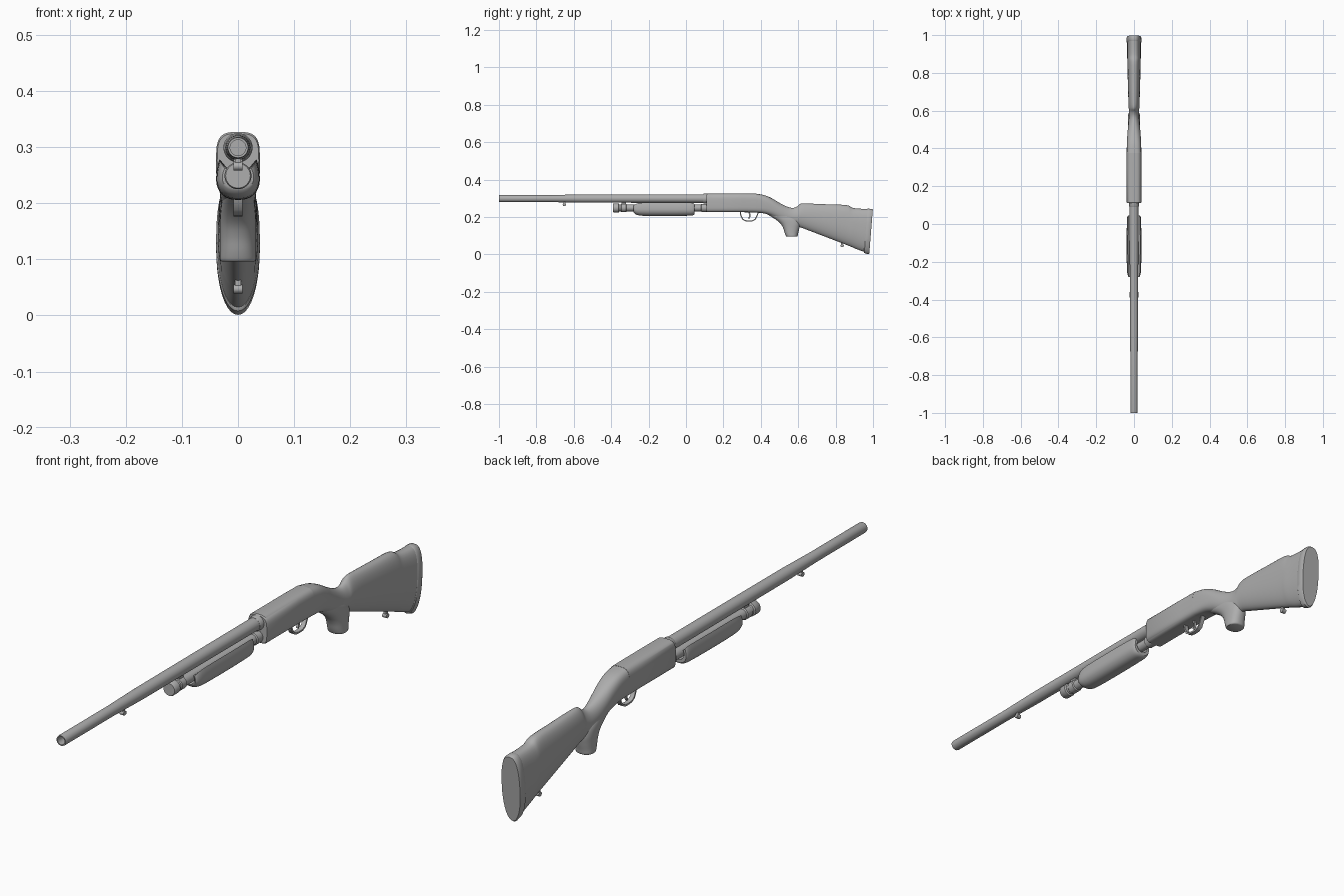
import bpy, bmesh, math
from mathutils import Vector

cube = bpy.data.objects.get("Cube")
if cube:
    bpy.data.objects.remove(cube)

grey = bpy.data.materials.new("plain grey")
grey.use_nodes = True
grey.diffuse_color = (0.42, 0.42, 0.42, 1)
grey.node_tree.nodes["Principled BSDF"].inputs["Base Color"].default_value = (0.42, 0.42, 0.42, 1)


def loft(name, rings, closed=False, angle=35):
    """Skin a list of equal-length point rings; cap the ends unless closed."""
    bm = bmesh.new()
    rows = [[bm.verts.new(p) for p in ring] for ring in rings]
    pairs = list(zip(rows, rows[1:])) + ([(rows[-1], rows[0])] if closed else [])
    for a, b in pairs:
        for i in range(len(a)):
            j = (i + 1) % len(a)
            bm.faces.new((a[i], a[j], b[j], b[i]))
    if not closed:
        bm.faces.new(rows[0])
        bm.faces.new(rows[-1])
    bmesh.ops.recalc_face_normals(bm, faces=bm.faces)
    mesh = bpy.data.meshes.new(name)
    bm.to_mesh(mesh)
    bm.free()
    mesh.materials.append(grey)
    obj = bpy.data.objects.new(name, mesh)
    bpy.context.collection.objects.link(obj)
    bpy.ops.object.select_all(action="DESELECT")
    obj.select_set(True)
    bpy.context.view_layer.objects.active = obj
    bpy.ops.object.shade_smooth_by_angle(angle=math.radians(angle))
    return obj


def lathe(name, z, profile, closed=False, sides=32):
    """Turn (y, radius) pairs about a lengthwise axis at height z."""
    turn = [2 * math.pi * i / sides for i in range(sides)]
    return loft(name, [[(r * math.cos(a), y, z + r * math.sin(a)) for a in turn]
                       for y, r in profile], closed)


def oval(width, low, high, n_top, n_low, sides=40):
    """Superellipse in (x, z), with its own squareness above and below."""
    mid, half, pts = (low + high) / 2, (high - low) / 2, []
    for i in range(sides):
        a = 2 * math.pi * i / sides
        c, s = math.cos(a), math.sin(a)
        e = 2 / (n_top if s > 0 else n_low)
        pts.append((math.copysign(abs(c) ** e, c) * width,
                    mid + math.copysign(abs(s) ** e, s) * half))
    return pts


def smooth_rows(rows, steps=4):
    """Catmull-Rom interpolation between rows of numbers."""
    vs = [rows[0]] + rows + [rows[-1]]
    out = []
    for p, q, r, s in zip(vs, vs[1:], vs[2:], vs[3:]):
        for k in range(steps):
            t = k / steps
            out.append([b + t / 2 * (c - a + t * (2 * a - 5 * b + 4 * c - d
                        + t * (3 * (b - c) + d - a))) for a, b, c, d in zip(p, q, r, s)])
    return out + [rows[-1]]


# Barrel with an open bore
lathe("barrel", 0.299, [(-1, 0.014), (-1, 0.018), (-0.995, 0.019), (-0.72, 0.019),
                        (-0.56, 0.022), (0.13, 0.023), (0.13, 0.014)], closed=True)
lathe("bore_end", 0.299, [(-0.9, 0.0145), (-0.89, 0.0145)])
lathe("barrel_collar", 0.299, [(0.09, 0.0235), (0.095, 0.026), (0.13, 0.026)])

# Magazine tube with its grooved cap
lathe("magazine_tube", 0.249, [
    (-0.39, 0.022), (-0.387, 0.024), (-0.36, 0.024), (-0.357, 0.019), (-0.348, 0.019),
    (-0.345, 0.022), (-0.32, 0.022), (-0.317, 0.018), (0.05, 0.018), (0.08, 0.018),
    (0.083, 0.022), (0.13, 0.022)])

# Fore-end: open-topped channel, tapered at both ends
rings = []
for y, width, low, high in smooth_rows([
        [-0.28, 0.028, 0.226, 0.262], [-0.268, 0.034, 0.214, 0.270],
        [-0.23, 0.038, 0.207, 0.277], [-0.1, 0.039, 0.206, 0.278],
        [0.0, 0.038, 0.207, 0.278], [0.035, 0.036, 0.209, 0.276],
        [0.045, 0.032, 0.216, 0.270]], 3):
    mid, half = (low + high) / 2, (high - low) / 2
    arc = [math.radians(145 + 250 * i / 28) for i in range(29)]
    ring = []
    for a in arc:
        c, s = math.cos(a), math.sin(a)
        ring.append((math.copysign(abs(c) ** 0.8, c) * width, y,
                     mid + (s * half if s < 0 else s / math.sin(arc[0]) * half)))
    ring += [(0.0235 * math.cos(a), y, 0.249 + 0.0235 * math.sin(a)) for a in reversed(arc)]
    rings.append(ring)
loft("fore_end", rings, angle=40)

# Receiver: squarish block with a rounded top
loft("receiver", [[(x, y, z) for x, z in oval(w, low, high, 3.4, 4.5)]
                  for y, w, low, high in [(0.11, 0.037, 0.229, 0.324), (0.114, 0.039, 0.226, 0.327),
                                          (0.30, 0.039, 0.226, 0.327), (0.375, 0.039, 0.225, 0.326)]])

# Stock: shoulder, wrist, raised comb and butt; last value leans the section
stock = smooth_rows([
    [0.37, 0.039, 0.225, 0.326, 3.4, 4.5, 0],
    [0.42, 0.038, 0.219, 0.317, 3.0, 3.5, 0],
    [0.46, 0.036, 0.204, 0.300, 2.6, 2.6, 0],
    [0.50, 0.033, 0.182, 0.276, 2.2, 2.2, 0],
    [0.54, 0.029, 0.160, 0.256, 2.0, 2.0, 0],
    [0.57, 0.027, 0.150, 0.249, 1.9, 2.0, 0],
    [0.595, 0.027, 0.147, 0.257, 1.7, 2.0, 0],
    [0.615, 0.028, 0.144, 0.272, 1.8, 2.0, 0],
    [0.66, 0.030, 0.127, 0.272, 2.1, 2.0, 0],
    [0.76, 0.033, 0.089, 0.268, 2.3, 2.0, 0],
    [0.855, 0.035, 0.053, 0.264, 2.4, 2.0, 0.02],
    [0.885, 0.036, 0.042, 0.250, 2.5, 2.0, 0.04],
    [0.92, 0.036, 0.028, 0.245, 2.6, 2.0, 0.06],
    [0.962, 0.037, 0.014, 0.244, 2.6, 2.1, 0.08]])
loft("stock", [[(x, y + lean * (z - 0.13), z) for x, z in oval(w, low, high, nt, nl)]
               for y, w, low, high, nt, nl, lean in stock], angle=45)

# Butt pad
loft("butt_pad", [[(x, y + 0.08 * (z - 0.13), z) for x, z in oval(w, low, high, 2.6, 2.1)]
                  for y, w, low, high in [(0.960, 0.037, 0.013, 0.244), (0.963, 0.039, 0.008, 0.245),
                                          (0.984, 0.039, 0.001, 0.244), (0.990, 0.036, 0.005, 0.240)]])

# Pistol grip: horizontal ovals stacked downwards
grip = smooth_rows([
    [0.220, 0.425, 0.56, 0.027], [0.190, 0.475, 0.60, 0.031], [0.165, 0.505, 0.61, 0.032],
    [0.140, 0.520, 0.606, 0.032], [0.115, 0.528, 0.600, 0.032], [0.100, 0.534, 0.597, 0.032],
    [0.096, 0.538, 0.593, 0.029]])
loft("pistol_grip", [[(x, y, z) for x, y in oval(w, y0, y1, 2.3, 2.3)]
                     for z, y0, y1, w in grip])


def strap(name, points, half_width, thick):
    """Flat band along a path in the (y, z) plane."""
    path = [Vector(p) for p in points]
    rings = []
    for i, p in enumerate(path):
        d = (path[min(i + 1, len(path) - 1)] - path[max(i - 1, 0)]).normalized()
        n = Vector((-d.y, d.x)) * thick / 2
        rings.append([(s * half_width, *(p + t * n)) for s, t in ((-1, -1), (1, -1), (1, 1), (-1, 1))])
    return loft(name, rings)


# Trigger guard and trigger
strap("trigger_guard", [(0.29, 0.229), (0.293, 0.21), (0.302, 0.19), (0.316, 0.181), (0.335, 0.179),
                        (0.355, 0.180), (0.370, 0.188), (0.379, 0.205), (0.388, 0.228)], 0.008, 0.006)
strap("trigger", [(0.335, 0.23), (0.341, 0.215), (0.341, 0.203), (0.335, 0.192)], 0.004, 0.007)

# Barrel lug above the cap
strap("barrel_lug", [(-0.345, 0.270), (-0.32, 0.270)], 0.008, 0.02)

# Sling studs: a neck with a rounded cross pin
for label, y, top in (("front", -0.65, 0.285), ("rear", 0.835, 0.066)):
    strap(label + "_sling_stud", [(y, top), (y, top - 0.024)], 0.005, 0.010)
    turn = [math.pi * i / 8 for i in range(16)]
    loft(label + "_sling_pin", [[(x, y + 0.009 * math.cos(a), top - 0.019 + 0.008 * math.sin(a))
                                 for a in turn] for x in (-0.008, 0.008)])
